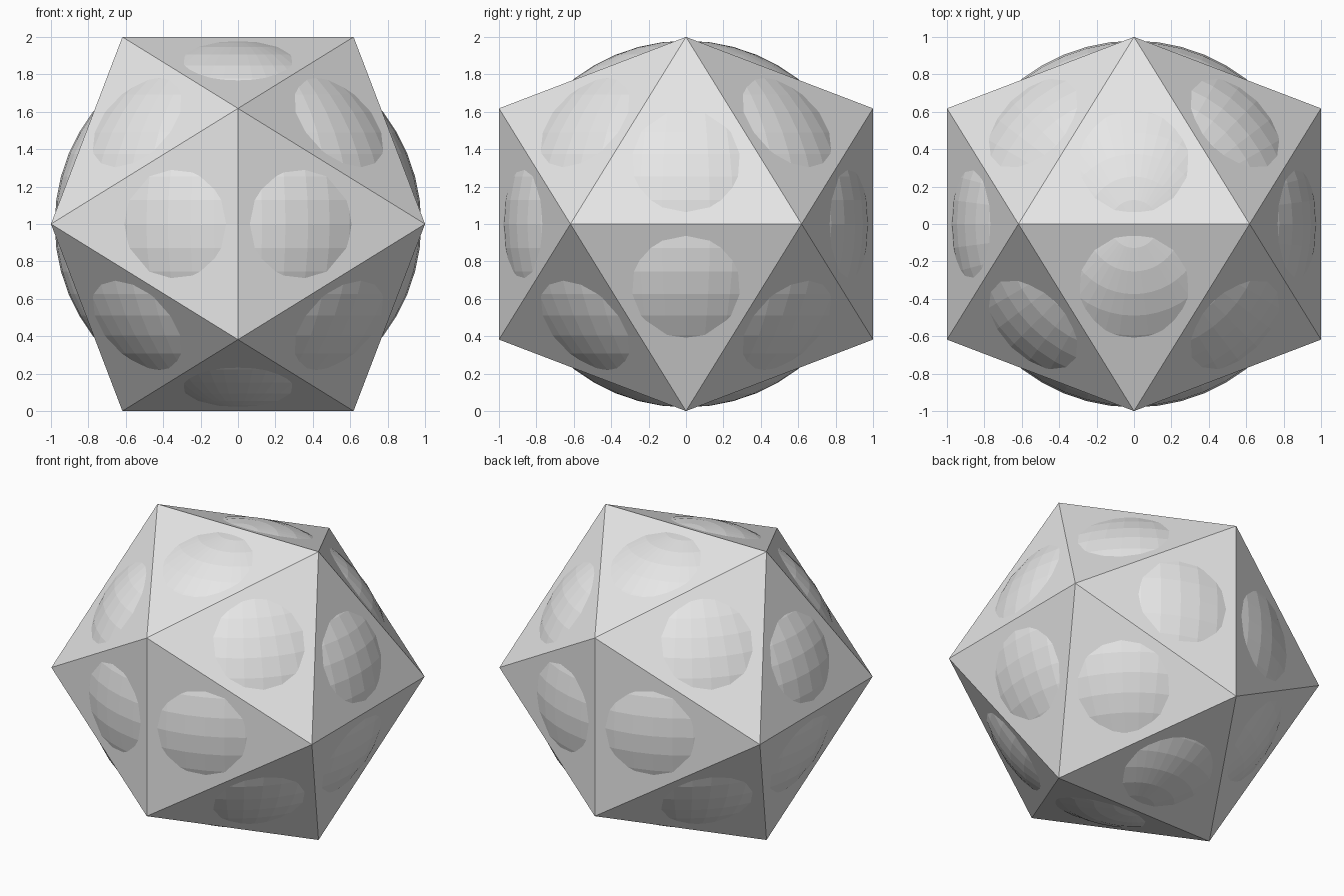
import bpy
import bmesh
import math

if "Cube" in bpy.data.objects:
    bpy.data.objects.remove(bpy.data.objects["Cube"])

CENTRE = (0, 0, 1)
PHI = (1 + math.sqrt(5)) / 2

grey = bpy.data.materials.new("light_grey")
grey.diffuse_color = (0.8, 0.8, 0.8, 1)
grey.use_nodes = True
grey.node_tree.nodes["Principled BSDF"].inputs["Base Color"].default_value = grey.diffuse_color


def add_object(name, bm):
    """Turn a bmesh into a flat shaded grey object at the model centre."""
    bmesh.ops.recalc_face_normals(bm, faces=bm.faces[:])
    mesh = bpy.data.meshes.new(name)
    bm.to_mesh(mesh)
    bm.free()
    mesh.materials.append(grey)
    obj = bpy.data.objects.new(name, mesh)
    obj.location = CENTRE
    bpy.context.collection.objects.link(obj)
    return obj


# Icosahedron: hull of three golden rectangles, with an edge along x on top
bm = bmesh.new()
short = 1 / PHI
for a in (-1, 1):
    for b in (-short, short):
        for co in ((b, 0, a), (0, a, b), (a, b, 0)):
            bm.verts.new(co)
bmesh.ops.convex_hull(bm, input=bm.verts[:])
add_object("icosahedron_body", bm)

# Faceted ball whose caps bulge through the twenty faces
bm = bmesh.new()
bmesh.ops.create_uvsphere(bm, u_segments=48, v_segments=24, radius=0.98)
add_object("inner_ball", bm)
